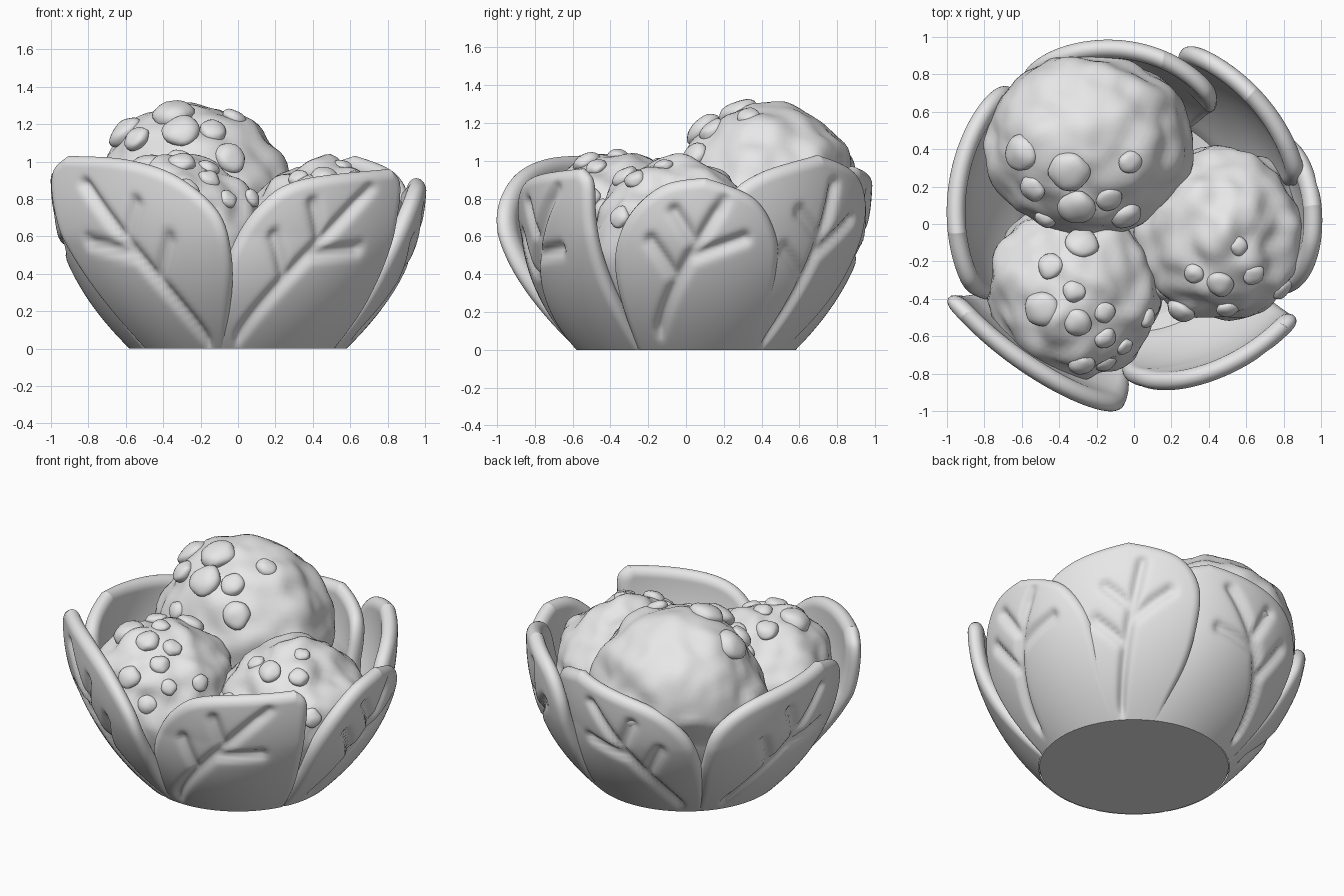
import bpy, bmesh, math
from mathutils import Vector, noise

if "Cube" in bpy.data.objects:
    bpy.data.objects.remove(bpy.data.objects["Cube"])

grey = bpy.data.materials.new("matte_grey")
grey.diffuse_color = (0.8, 0.8, 0.8, 1)
grey.use_nodes = True
grey.node_tree.nodes["Principled BSDF"].inputs["Base Color"].default_value = grey.diffuse_color


def finish(name, bm, weld=0.0008):
    bmesh.ops.remove_doubles(bm, verts=bm.verts, dist=weld)
    bmesh.ops.recalc_face_normals(bm, faces=bm.faces)
    me = bpy.data.meshes.new(name)
    bm.to_mesh(me)
    bm.free()
    me.materials.append(grey)
    ob = bpy.data.objects.new(name, me)
    bpy.context.collection.objects.link(ob)
    me.polygons.foreach_set("use_smooth", [True] * len(me.polygons))
    return ob


def spline(pts, t):
    """Smooth curve through points, t in 0..1."""
    n = len(pts) - 1
    i = min(int(t * n), n - 1)
    f = t * n - i
    a, b, c, d = (pts[max(0, min(n, i + k))] for k in (-1, 0, 1, 2))
    return tuple(0.5 * (2 * q + (r - p) * f + (2 * p - 5 * q + 4 * r - s) * f * f
                        + (3 * q - p - 3 * r + s) * f ** 3)
                 for p, q, r, s in zip(a, b, c, d))


def radius(z):
    """Bowl radius by height."""
    return .58 + .41 * (1 - max(0, 1 - z / .95) ** 2.35)


def flat(p):
    """Unroll (degrees, height) to a plane."""
    return Vector((math.radians(p[0]) * .92, p[1]))


def seg_dist(p, a, b):
    ab = b - a
    f = max(0, min(1, (p - a).dot(ab) / max(ab.length_squared, 1e-9)))
    return (p - a - ab * f).length


def leaf_veins(base, tip, flip):
    """Midrib with three side branches, in the unrolled plane."""
    a, b = flat(base), flat(tip)
    d = b - a
    side = Vector((-d.y, d.x)) * flip
    veins = [(a, b)]
    for f, s, ahead, ln in ((.38, -1, .55, .25), (.55, 1, 1.15, .3), (.64, -1, .6, .22)):
        p = a + d * f
        veins.append((p, p + (d * ahead + side * s).normalized() * ln))
    return veins


THICK, N = .10, 70


def build_leaf(name, low, high, tip, bulge, vein):
    low, high = low + [tip], high + [tip]
    edge = []
    for e in (low, high):
        pts = [flat(spline(e, i / 36)) for i in range(37)]
        edge += list(zip(pts, pts[1:]))
    th0 = min(p[0] for p in low + high)
    th1 = max(p[0] for p in low + high)
    veins = leaf_veins(*vein)
    bm = bmesh.new()
    grids = ([], [])
    for j in range(N + 1):
        v = math.sin(j / N * math.pi / 2)
        a, b = spline(low, v), spline(high, v)
        rows = ([], [])
        for i in range(N + 1):
            u = .45 * i / N + .55 * (.5 - .5 * math.cos(math.pi * i / N))
            th, z = a[0] + (b[0] - a[0]) * u, a[1] + (b[1] - a[1]) * u
            p = flat((th, z))
            border = i in (0, N) or j == N
            d = 0 if border else min(seg_dist(p, *e) for e in edge)
            h = THICK / 2 * math.sqrt(max(0, 1 - (1 - min(d / .06, 1)) ** 2))
            groove = min(seg_dist(p, *s) for s in veins)
            cut = .035 * math.exp(-(groove / .032) ** 2) * min(d / .15, 1)
            # curvature of the leaf around the bowl
            w = (th - th0) / (th1 - th0)
            k = (bulge[0] * (1 - w) * (1 - 2 * w) + bulge[1] * 4 * w * (1 - w)
                 + bulge[2] * w * (2 * w - 1))
            k = 1 + (k - 1) * min(max(z, 0) / .6, 1)
            slope = (radius(z + .05) - radius(z - .05)) / .1
            ln = math.hypot(1, slope)
            for row, off in zip(rows, (-THICK / 2 + h - cut, -THICK / 2 - h)):
                r = radius(z) * k + off / ln
                # the foot of the leaf stays on the ground
                zz = max(0, z - off * slope / ln * min(1, max(z, 0) / .1))
                t = math.radians(th)
                row.append(bm.verts.new((r * math.cos(t), r * math.sin(t), zz)))
        for g, row in zip(grids, rows):
            g.append(row)
    for g in grids:
        for j in range(N):
            for i in range(N):
                bm.faces.new((g[j][i], g[j][i + 1], g[j + 1][i + 1], g[j + 1][i]))
    finish(name, bm)


# Leaves: two edges as (degrees, height), tip, roundness, midrib ends
build_leaf("leaf_front_left",
           [(209, 0), (205, .35), (202, .7), (202, .94)],
           [(264, 0), (267, .2), (268, .45), (264, .72), (250, .92), (231, 1.01)],
           (208, 1.03), (1.11, 1.0, 1.07), ((255, .04), (217, .88), 1))
build_leaf("leaf_front_right",
           [(258, 0), (264, .25), (267, .5), (277, .75), (292, .9)],
           [(335, 0), (331, .35), (330, .65), (330, .88)],
           (326, .96), (.91, .95, 1.06), ((270, .06), (316, .86), -1))
build_leaf("leaf_right",
           [(-27, 0), (-27, .25), (-25, .5), (-18, .72), (-7, .87)],
           [(40, 0), (36, .2), (34, .42), (31, .6), (22, .8)],
           (6, .91), (1.0, 1.02, 1.0), ((-12, .1), (12, .8), -1))
build_leaf("leaf_back_right",
           [(26, 0), (18, .25), (14, .5), (15, .8), (26, .94)],
           [(66, 0), (73, .25), (75, .5), (74, .76), (66, .94)],
           (48, 1.03), (.97, .99, 1.03), ((43, .05), (53, .88), -1))
build_leaf("leaf_back",
           [(60, 0), (56, .3), (55, .6), (60, .85)],
           [(136, 0), (134, .2), (131, .45), (125, .7), (111, .88)],
           (80, .97), (.84, 1.0, 1.06), ((122, .08), (88, .82), 1))
build_leaf("leaf_left",
           [(131, 0), (131, .25), (131, .47), (135, .73), (150, .9)],
           [(212, 0), (210, .3), (206, .6), (200, .85)],
           (183, .97), (1.08, 1.02, .98), ((146, .1), (182, .83), -1))

# Base dish closing the bottom
bm = bmesh.new()
prof = [(0, 0), (.575, 0), (.61, .08), (.6, .14), (.5, .12), (0, .1)]
vs = [bm.verts.new((r, 0, z)) for r, z in prof]
es = [bm.edges.new(p) for p in zip(vs, vs[1:])]
bmesh.ops.spin(bm, geom=vs + es, cent=(0, 0, 0), axis=(0, 0, 1), angle=math.tau, steps=64)
base = finish("base_dish", bm)
base.data.polygons.foreach_set("use_smooth", [False] * len(base.data.polygons))


def build_scoop(name, c, r, depth, chips):
    """Lumpy ball, y radius scaled by depth, with chips at (x, y, size) on top."""
    c = Vector(c)

    def surface(n):
        p = n * (r + noise.noise(n * 2.4 + c * 3) * .05 + noise.noise(n * 4.5 + c * 5) * .02)
        p.y *= depth
        return c + p

    bm = bmesh.new()
    bmesh.ops.create_icosphere(bm, subdivisions=5, radius=1)
    for v in bm.verts:
        p = surface(v.co.normalized())
        # squeeze the lower part inside the leaves
        reach = math.hypot(p.x, p.y)
        limit = radius(p.z) - .06 + max(0, p.z - .6) * .4
        if reach > limit:
            p.x, p.y = p.x * limit / reach, p.y * limit / reach
        p.z = max(p.z, .05)
        v.co = p
    finish(name, bm)
    bm = bmesh.new()
    for x, y, s in chips:
        dx, dy = x - c.x, (y - c.y) / depth
        n = Vector((dx, dy, math.sqrt(max(.012, r * r - dx * dx - dy * dy)))).normalized()
        q = n.to_track_quat('Z', 'Y')
        new = bmesh.ops.create_icosphere(bm, subdivisions=3, radius=s)["verts"]
        for v in new:
            p = v.co * (1 + .15 * noise.noise(v.co / s * 1.2 + n * 7))
            p.z *= .6
            v.co = surface(n) + q @ p
    finish(name + "_chips", bm)


build_scoop("scoop_back", (-.24, .43, .755), .54, .92,
            [(-.6, .38, .1), (-.54, .19, .075), (-.35, .28, .11), (-.02, .33, .065),
             (-.3, .1, .1), (-.13, .13, .075), (-.04, .04, .085), (-.48, .02, .06)])
build_scoop("scoop_front", (-.32, -.36, .57), .465, 1,
            [(-.45, -.22, .07), (-.28, -.1, .09), (-.32, -.36, .06), (-.5, -.46, .1),
             (-.3, -.53, .075), (-.15, -.48, .06), (-.15, -.62, .06), (-.05, -.66, .05),
             (-.28, -.74, .07), (-.14, -.77, .06), (.06, -.5, .055)])
build_scoop("scoop_right", (.46, -.05, .54), .46, 1,
            [(.32, -.27, .055), (.46, -.32, .075), (.64, -.27, .06), (.56, -.12, .05),
             (.78, -.34, .06), (.26, -.44, .08), (.5, -.46, .06), (.14, -.36, .05)])
